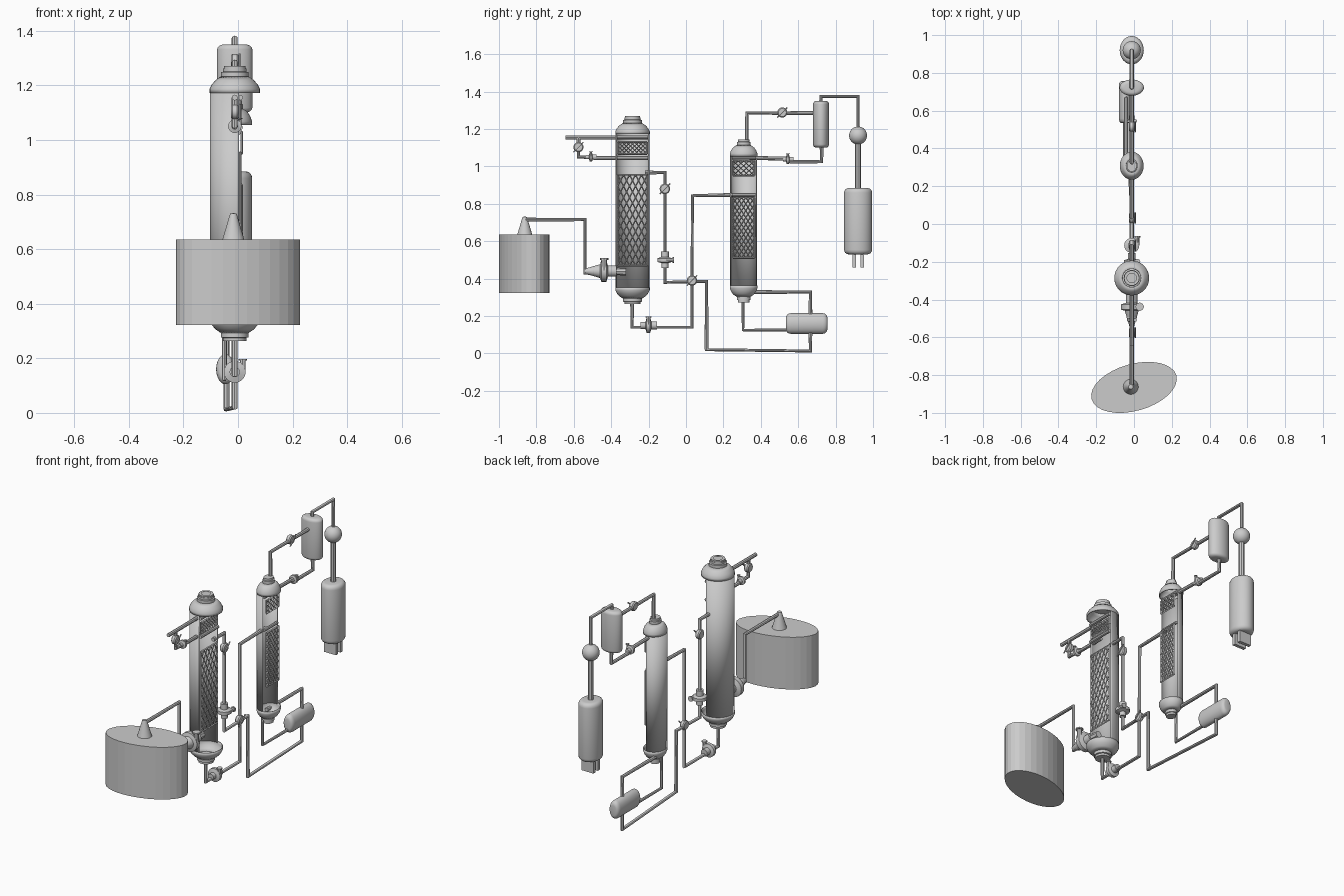
import bpy, bmesh, math
from math import pi, cos, sin
from mathutils import Matrix, Vector

if "Cube" in bpy.data.objects:
    bpy.data.objects.remove(bpy.data.objects["Cube"])

CX = -0.012  # common centre plane of the plant
ROT = {'z': Matrix.Identity(4), 'y': Matrix.Rotation(-pi / 2, 4, 'X'), 'x': Matrix.Rotation(pi / 2, 4, 'Y')}


def add(name, me, smooth=True):
    ob = bpy.data.objects.new(name, me)
    bpy.context.collection.objects.link(ob)
    for p in me.polygons:
        p.use_smooth = smooth
    if smooth:
        bpy.ops.object.select_all(action='DESELECT')
        ob.select_set(True)
        bpy.context.view_layer.objects.active = ob
        bpy.ops.object.shade_smooth_by_angle(angle=math.radians(35))
    return ob


def lathe(name, prof, loc, axis='z', scale=(1, 1), n=32, arc=None, turn=0, smooth=True):
    """Revolve (radius, height) points; arc=(start, end) leaves the shell open."""
    bm = bmesh.new()
    a0, a1 = arc or (0, 2 * pi)
    cols = n + 1 if arc else n
    rings = [[bm.verts.new((r * cos(a0 + (a1 - a0) * i / n) * scale[0],
                            r * sin(a0 + (a1 - a0) * i / n) * scale[1], h)) for i in range(cols)]
             for r, h in prof]
    for lo, hi in zip(rings, rings[1:]):
        for i in range(n):
            j = (i + 1) % cols
            bm.faces.new((lo[i], lo[j], hi[j], hi[i]))
    bmesh.ops.remove_doubles(bm, verts=bm.verts, dist=1e-5)
    bmesh.ops.recalc_face_normals(bm, faces=bm.faces)
    bm.transform(Matrix.Translation(loc) @ Matrix.Rotation(turn, 4, 'Z') @ ROT[axis])
    me = bpy.data.meshes.new(name)
    bm.to_mesh(me)
    bm.free()
    return add(name, me, smooth)


def tube(name, paths, r=0.011, res=2):
    """Mitred pipe along each list of points."""
    cu = bpy.data.curves.new(name, 'CURVE')
    cu.dimensions = '3D'
    cu.bevel_depth, cu.bevel_resolution, cu.use_fill_caps = r, res, True
    for pts in paths:
        sp = cu.splines.new('POLY')
        sp.points.add(len(pts) - 1)
        for p, c in zip(sp.points, pts):
            p.co = (*c, 1)
    tmp = bpy.data.objects.new(name + "_path", cu)
    bpy.context.collection.objects.link(tmp)
    bpy.context.view_layer.update()
    me = bpy.data.meshes.new_from_object(tmp.evaluated_get(bpy.context.evaluated_depsgraph_get()))
    bpy.data.objects.remove(tmp)
    return add(name, me)


def pipe(name, yz, r=0.011, x=CX):
    return tube(name, [[(x, y, z) for y, z in yz]], r)


def capsule(name, loc, h, r, scale, axis='z', bevel=0.025):
    prof = [(0, -h / 2)]
    for k in range(5):
        a = k * pi / 8
        prof.append((r - bevel + bevel * sin(a), -h / 2 + bevel * (1 - cos(a))))
    prof += [(q, -z) for q, z in reversed(prof)]
    return lathe(name, prof, loc, axis, scale)


def pump(name, loc, r, axis='y'):
    """Round casing with hub, flange and a side outlet."""
    lathe(name + "_casing", [(0, -r), (r * .45, -r), (r * .45, -.4 * r), (r * .95, -.25 * r), (r * .95, .2 * r),
                             (r * .5, .35 * r), (r * .5, r * 1.1), (0, r * 1.1)], loc, axis, n=20)
    v = Vector(loc) + Vector((r * .7, 0, 0))
    up = Vector((0, 0, 1)) if axis == 'y' else Vector((0, 1, 0))
    tube(name + "_outlet", [[v, v + up * r * 1.1]], r * .25)
    tube(name + "_outlet_flange", [[v + up * r * 1.0, v + up * r * 1.15]], r * .38)


def valve(name, y, z, r=0.027):
    """Flat disc facing sideways with a crossing handle."""
    lathe(name + "_disc", [(0, -.014), (r * .8, -.014), (r, -.008), (r, .008), (r * .8, .014), (0, .014)], (CX, y, z), 'x', n=20)
    tube(name + "_handle", [[(CX + .018, y - r, z - r), (CX + .018, y + r, z + r)]], 0.004, 1)


def packing(name, y0, y1, z0, z1, cols, rows, x=0.008):
    """Diamond lattice from mirrored zigzag rods inside a frame."""
    dy, dz = (y1 - y0) / cols, (z1 - z0) / rows
    zig = [[(x, y0 + (c + (r + c) % 2) * dy, z0 + r * dz) for r in range(rows + 1)] for c in range(cols)]
    tube(name, zig, 0.004, 0)
    frame = [[(x, a, z0), (x, a, z1)] for a in (y0, y1)] + [[(x, y0, b), (x, y1, b)] for b in (z0, z1)]
    tube(name + "_frame", frame, 0.005, 0)


def column(name, y, r, sx, zb, zt, neck):
    """Cutaway column: open half shell between full hollow end domes."""
    sh = lathe(name + "_shell", [(r, zb), (r, zt)], (CX, y, 0), scale=(sx, 1), arc=(pi / 2 - .18, 3 * pi / 2 + .18))
    parts = [sh]
    for end, z, s in (("top", zt, 1), ("bottom", zb, -1)):
        prof = [(r * 1.02, z - s * .008), (r * 1.02, z + s * .006), (r * .93, z + s * .022),
                (r * .78, z + s * .037), (neck, z + s * .05)]
        parts.append(lathe(name + "_" + end + "_dome", prof, (CX, y, 0), scale=(sx, 1)))
        e = z + s * .046
        lathe(name + "_" + end + "_nozzle", [(0, e), (neck, e), (neck, e + s * .022), (neck * .85, e + s * .024),
              (neck * .85, e + s * .036), (0, e + s * .036)], (CX, y, 0), scale=(sx, 1))
    for p in parts:
        m = p.modifiers.new("wall", 'SOLIDIFY')
        m.thickness, m.offset = 0.005, 0


# flue gas source tank and outlet cone
lathe("gas_tank", [(0, .322), (1, .322), (1, .635), (0, .635)], (0, -.865, 0), scale=(.233, .124),
      turn=math.radians(15.75), smooth=False)
lathe("tank_cone", [(0, .635), (.04, .635), (.012, .73), (0, .732)], (CX - .005, -.862, 0))
pipe("gas_feed_pipe", [(-.862, .715), (-.54, .715), (-.54, .43), (-.5, .43)])
lathe("feed_reducer", [(0, -.54), (.013, -.54), (.038, -.455), (0, -.455)], (CX, 0, .44), 'y')
pump("feed_blower", (CX, -.438, .44), .06)
pipe("blower_outlet", [(-.42, .44), (-.32, .437)], .02)

# absorber
column("absorber", -.286, .088, 1, .345, 1.18, .05)
lathe("absorber_collar", [(.04, 1.26), (.04, 1.27), (.025, 1.27)], (CX, -.286, 0))
packing("absorber_packing", -.366, -.206, .47, .955, 10, 16)
packing("absorber_wash_packing", -.364, -.208, 1.065, 1.13, 14, 6)
tube("absorber_trays", [[(CX + .02, -.37, z), (CX + .02, -.202, z)] for z in (1.155, 1.045)], .01)

# wash loop
pipe("wash_inlet", [(-.645, 1.155), (-.3, 1.155)])
pipe("wash_loop", [(-.575, 1.155), (-.575, 1.05), (-.5, 1.05), (-.49, 1.045), (-.3, 1.045)])
valve("wash_cooler", -.575, 1.103)
pump("wash_pump", (CX, -.508, 1.05), .026)

# rich solvent line
pipe("rich_line", [(-.288, .3), (-.288, .14), (.032, .14), (.034, .843), (.28, .848)])
pump("rich_pump", (CX, -.2, .15), .042)
valve("heat_exchanger", .032, .39, .028)

# lean solvent line
pipe("lean_upper", [(-.22, .967), (-.113, .967), (-.113, .38), (.11, .385), (.11, .02)])
tube("lean_lower", [[(CX, .11, .04), (CX, .11, .02), (-.042, .665, .013), (-.042, .665, .13)]])
valve("lean_cooler", -.113, .88, .028)
pump("lean_pump", (CX, -.113, .5), .042, 'z')

# stripper
column("stripper", .308, .07, .85, .355, 1.062, .036)
packing("stripper_packing", .25, .366, .51, .835, 10, 18, .014)
packing("stripper_wash_packing", .25, .366, .95, 1.03, 8, 6, .014)
tube("stripper_trays", [[(CX + .012, .245, z), (CX + .012, .371, z)] for z in (1.045, .848)], .009)

# reboiler and its loop
capsule("reboiler", (-.046, .645, .16), .222, .055, (.62, 1), 'y')
pipe("reboiler_feed", [(.305, .32), (.305, .125), (.56, .125)], .009, -.05)
pipe("reboiler_return", [(.33, .328), (.665, .328), (.665, .19)], .011, -.042)

# overhead line, condenser and reflux
pipe("overhead_line", [(.325, 1.1), (.325, 1.285), (.7, 1.285)])
valve("overhead_cooler", .515, 1.288)
capsule("condenser", (CX, .722, 1.225), .25, .043, (1.5, 1), bevel=.018)
pipe("reflux_line", [(.725, 1.12), (.725, 1.025), (.56, 1.025), (.54, 1.042), (.34, 1.045)])
pump("reflux_pump", (CX, .545, 1.038), .027)

# product line, compressor sphere and storage vessel
pipe("product_line", [(.722, 1.33), (.722, 1.374), (.92, 1.374), (.92, .87)])
pipe("product_riser", [(.92, 1.15), (.92, .87)], .016)
s = [(.048 * sin(k * pi / 14), 1.165 - .048 * cos(k * pi / 14)) for k in range(15)]
lathe("compressor", s, (CX, .92, 0))
capsule("storage_vessel", (CX, .92, .707), .355, .075, (.85, 1))
for i, y in enumerate((.9, .943)):
    bpy.ops.mesh.primitive_cube_add(size=1, location=(CX, y, .5))
    leg = bpy.context.object
    leg.name, leg.scale = f"vessel_leg_{i + 1}", (.08, .02, .08)
